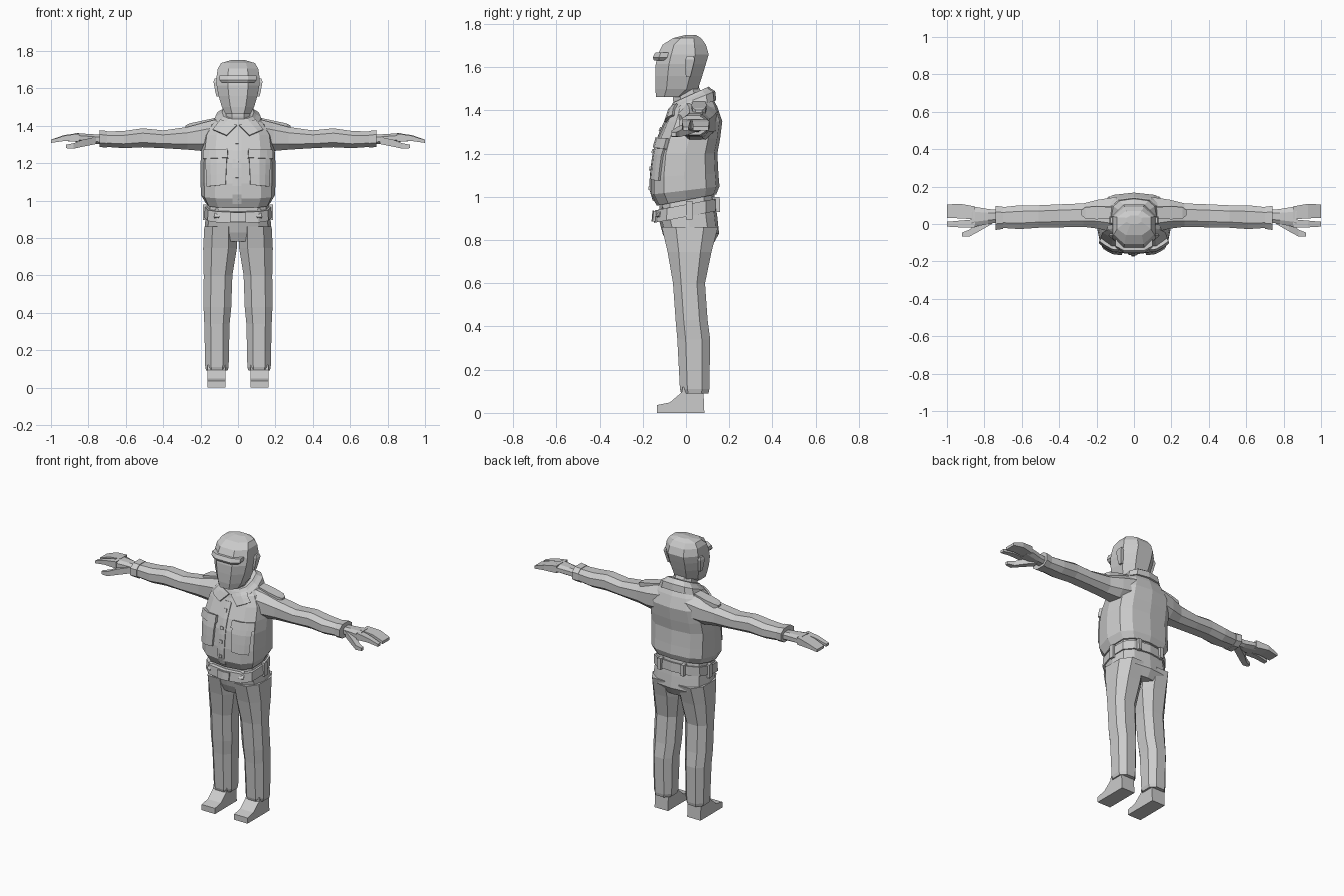
import bpy, bmesh, math
from mathutils import Vector
from mathutils.bvhtree import BVHTree

grey = bpy.data.materials.new("light grey")
grey.diffuse_color = (0.6, 0.6, 0.6, 1)


def make(name, verts, faces, mirror=False):
    me = bpy.data.meshes.new(name)
    bm = bmesh.new()
    vs = [bm.verts.new(v) for v in verts]
    for f in faces:
        bm.faces.new([vs[i] for i in f])
    bmesh.ops.recalc_face_normals(bm, faces=bm.faces)
    bm.to_mesh(me)
    bm.free()
    me.materials.append(grey)
    ob = bpy.data.objects.new(name, me)
    bpy.context.collection.objects.link(ob)
    if mirror:
        mod = ob.modifiers.new("mirror", 'MIRROR')
        mod.use_mirror_merge = False
    return ob


def section(a0, a1, b0, b1, n, p):
    """Rounded-box outline spanning a0..a1 by b0..b1."""
    out = []
    off = math.pi / 8 if n == 8 else math.pi / 4 if n == 4 else 0
    k = 1 / math.cos(off) ** p if n in (4, 8) else 1
    for i in range(n):
        t = off + 2 * math.pi * i / n
        c, s = math.cos(t), math.sin(t)
        out.append(((a0 + a1) / 2 + (a1 - a0) / 2 * k * math.copysign(abs(c) ** p, c),
                    (b0 + b1) / 2 + (b1 - b0) / 2 * k * math.copysign(abs(s) ** p, s)))
    return out


def loft(name, rings, mirror=False):
    n = len(rings[0])
    verts = [v for r in rings for v in r]
    faces = [(j * n + i, j * n + (i + 1) % n, (j + 1) * n + (i + 1) % n, (j + 1) * n + i)
             for j in range(len(rings) - 1) for i in range(n)]
    faces += [tuple(range(n)), tuple(range(len(verts) - n, len(verts)))]
    make(name, verts, faces, mirror)
    return BVHTree.FromPolygons([Vector(v) for v in verts], faces)


def upright(name, rows, n=12, p=0.7):
    """Centred stack; rows are z, front y, back y, half width, tilt."""
    return loft(name, [[(x, y, z + tilt * y) for x, y in section(-w, w, f, b, n, p)]
                       for z, f, b, w, tilt in rows])


def leg_stack(name, rows, n=8, p=0.8):
    """Mirrored stack; rows are z, inner x, outer x, front y, back y."""
    loft(name, [[(x, y, z) for x, y in section(i, o, f, b, n, p)]
                for z, i, o, f, b in rows], True)


def sideways(name, rows, n=8, p=0.8):
    """Mirrored stack along x; rows are x, front y, back y, low z, high z."""
    loft(name, [[(x, y, z) for y, z in section(f, b, lo, hi, n, p)]
                for x, f, b, lo, hi in rows], True)


def patch(name, tree, corners, thick, mirror=False, nu=4, nv=3):
    """Plate wrapped onto the front of a body; corners are x, z pairs."""
    a, b, c, d = [Vector(q) for q in corners]
    front, back = [], []
    for j in range(nv + 1):
        for i in range(nu + 1):
            u, v = i / nu, j / nv
            q = a.lerp(b, u).lerp(d.lerp(c, u), v)
            hit = tree.ray_cast(Vector((q.x, -1, q.y)), Vector((0, 1, 0)))
            if hit[0] is None:
                base, nor = Vector((q.x, -0.08, q.y)), Vector((0, -1, 0))
            else:
                base, nor = hit[0], hit[1]
            if nor.y > 0:
                nor = -nor
            front.append(base + nor * thick)
            back.append(base - nor * 0.012)
    m, k = nu + 1, (nu + 1) * (nv + 1)
    faces = []
    for j in range(nv):
        for i in range(nu):
            f = (j * m + i, j * m + i + 1, (j + 1) * m + i + 1, (j + 1) * m + i)
            faces += [f, tuple(q + k for q in f)]
    rim = [i for i in range(m)] + [j * m + nu for j in range(1, nv + 1)]
    rim += [nv * m + i for i in range(nu - 1, -1, -1)] + [j * m for j in range(nv - 1, 0, -1)]
    faces += [(p, q, q + k, p + k) for p, q in zip(rim, rim[1:] + rim[:1])]
    make(name, front + back, faces, mirror)


# Jacket body
jacket = upright("jacket", [
    (0.985, -.135, .14, .172, .19), (1.03, -.163, .155, .198, .12), (1.10, -.163, .15, .2, .05),
    (1.20, -.15, .145, .2, 0), (1.27, -.13, .158, .196, 0), (1.35, -.095, .168, .185, 0),
    (1.41, -.07, .145, .15, .05), (1.445, -.05, .115, .1, .25)])

# Pockets, flaps, placket, lapels and buttons
patch("chest_pocket", jacket, [(.065, 1.085), (.16, 1.075), (.17, 1.25), (.058, 1.25)], .012, True)
patch("pocket_flap", jacket, [(.052, 1.225), (.178, 1.22), (.175, 1.268), (.055, 1.27)], .018, True)
patch("placket", jacket, [(-.028, .985), (.018, .985), (.018, 1.36), (-.028, 1.36)], .006, nu=2, nv=8)
patch("lapel", jacket, [(.005, 1.40), (.06, 1.345), (.13, 1.375), (.09, 1.425)], .012, True)
for z in (1.04, 1.13, 1.21, 1.31):
    patch("button", jacket, [(-.013, z - .009), (.003, z - .009), (.003, z + .009), (-.013, z + .009)],
          .012, nu=1, nv=1)

# Collar and neck
upright("collar", [(1.405, -.082, .14, .135, .3), (1.435, -.075, .135, .122, .4),
                   (1.45, -.07, .115, .098, .45), (1.463, -.06, .105, .085, .45)])
upright("neck", [(1.38, -.045, .095, .07, 0), (1.46, -.06, .075, .064, .2), (1.53, -.06, .05, .06, 0)], 8, .8)

# Head with cap crown
upright("head", [
    (1.462, -.138, .0, .066, 0), (1.50, -.142, .055, .086, 0), (1.56, -.142, .075, .104, 0),
    (1.615, -.14, .092, .114, 0), (1.66, -.13, .105, .115, 0), (1.705, -.108, .092, .108, 0),
    (1.735, -.06, .07, .09, 0), (1.75, .0, .045, .04, 0)], 8, .85)
upright("cap_brim", [(1.632, -.148, -.05, .088, 0), (1.645, -.154, -.03, .1, 0),
                     (1.668, -.142, -.03, .1, 0)], 8, .7)
leg_stack("ear", [(1.555, .095, .115, .0, .02), (1.585, .1, .122, -.004, .028),
                  (1.635, .1, .131, -.004, .04), (1.652, .1, .125, .005, .036)], 4, 1)

# Sleeves, cuffs and shoulder straps
sideways("sleeve", [
    (.09, -.05, .145, 1.27, 1.44), (.19, -.025, .13, 1.265, 1.415), (.27, -.015, .11, 1.272, 1.393),
    (.40, -.018, .105, 1.28, 1.375), (.51, -.02, .1, 1.285, 1.386), (.61, -.027, .1, 1.28, 1.372),
    (.72, -.02, .088, 1.288, 1.368)])
sideways("cuff", [(.70, -.026, .092, 1.283, 1.372), (.74, -.032, .097, 1.286, 1.376)])
sideways("shoulder_strap", [(.12, .03, .09, 1.41, 1.442), (.2, .025, .095, 1.395, 1.425),
                            (.26, .03, .09, 1.38, 1.412), (.28, .045, .075, 1.38, 1.402)], 4, 1)

# Hands
sideways("palm", [(.72, .01, .075, 1.30, 1.35), (.78, .0, .08, 1.303, 1.355),
                  (.87, -.018, .095, 1.314, 1.36)])
sideways("fingers", [(.85, .025, .094, 1.314, 1.361), (.93, .03, .108, 1.318, 1.35),
                     (1.0, .033, .104, 1.308, 1.325)], 4, 1)
sideways("index_finger", [(.85, -.018, .025, 1.315, 1.358), (.93, -.018, .018, 1.318, 1.346),
                          (1.0, -.014, .012, 1.308, 1.324)], 4, 1)
sideways("thumb", [(.76, .0, .05, 1.302, 1.34), (.83, -.04, .01, 1.288, 1.325),
                   (.88, -.067, -.03, 1.277, 1.306), (.92, -.066, -.046, 1.28, 1.298)], 4, 1)

# Trousers
upright("hips", [(.78, -.085, .125, .13, 0), (.83, -.108, .153, .18, 0), (.9, -.125, .145, .174, .05),
                 (.99, -.122, .13, .163, .19)])
leg_stack("trouser_leg", [
    (.09, .056, .17, -.022, .104), (.11, .05, .175, -.028, .108), (.34, .045, .18, -.04, .112),
    (.43, .036, .184, -.048, .1), (.6, .03, .183, -.06, .088), (.745, .006, .186, -.085, .118),
    (.86, .006, .18, -.112, .148)])

# Belt with buckle and loops
belt = upright("belt", [(.908, -.148, .15, .18, .19), (.965, -.143, .148, .177, .19)])
patch("buckle", belt, [(-.04, .885), (.04, .885), (.04, .935), (-.04, .935)], .012, nu=2, nv=1)
patch("belt_loop", belt, [(.1, .878), (.122, .878), (.122, .945), (.1, .945)], .009, True, 1, 2)
leg_stack("side_loop", [(.895, .165, .186, .0, .03), (.98, .165, .186, .0, .03)], 4, 1)
leg_stack("back_loop", [(.93, .07, .092, .12, .158), (1.0, .07, .092, .12, .156)], 4, 1)

# Shoes: side profile swept across the foot
prof = [(-.135, 0), (.085, 0), (.08, .12), (-.015, .12), (-.02, .095), (-.075, .048), (-.135, .036)]
loft("shoe", [[(x, y, z) for y, z in prof] for x in (.068, .162)], True)
